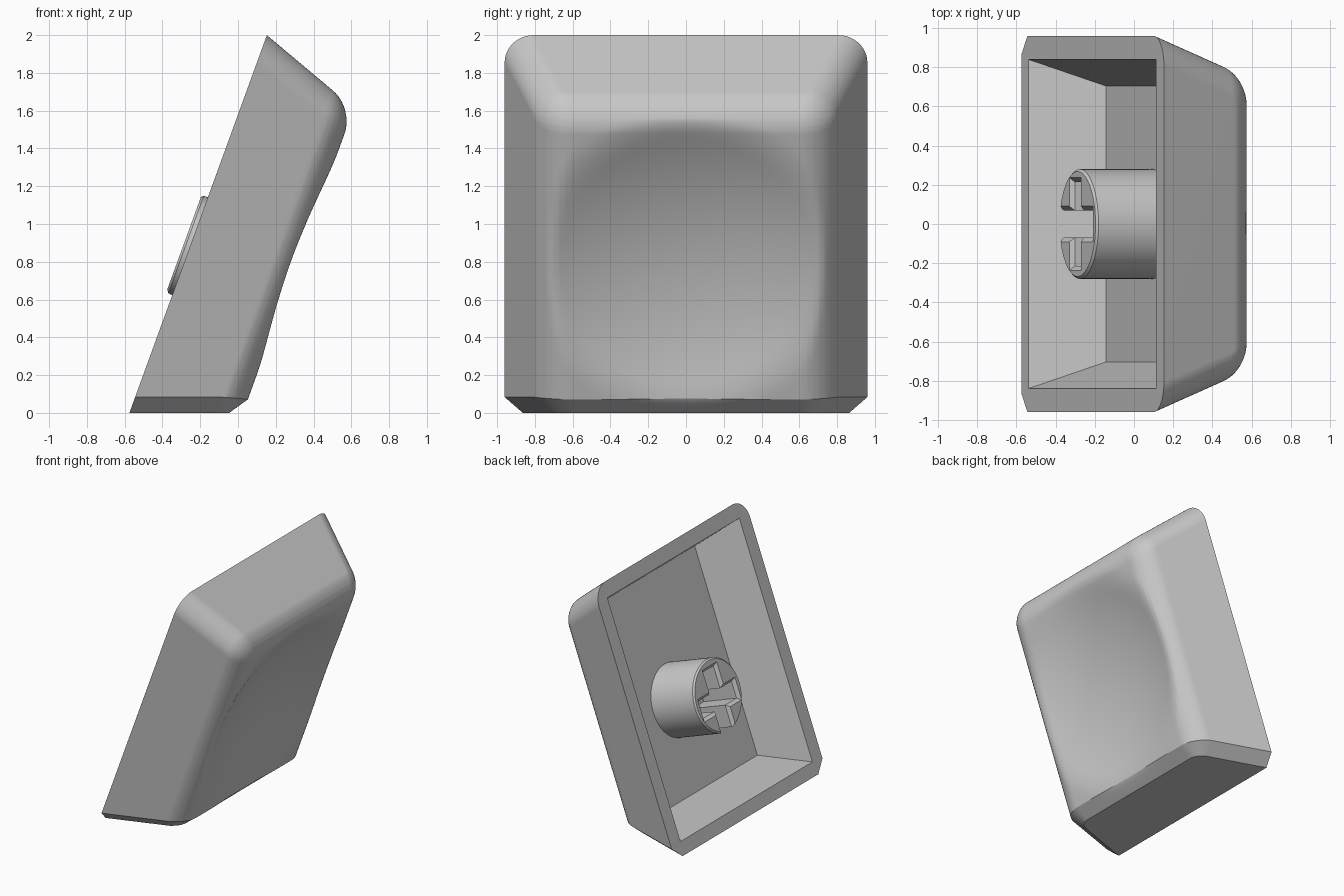
import bpy, bmesh
from math import sin, cos, tan, radians, sqrt
from mathutils import Matrix, Vector

cube = bpy.data.objects.get("Cube")
if cube:
    bpy.data.objects.remove(cube, do_unlink=True)

# Local frame: X runs up the open rim, Z runs from the rim towards the dished face
TILT = radians(20)
TAPER = tan(TILT)
LENGTH, HALF_W, HEIGHT = 2.128, 0.96, 0.565
FLOOR = 0.372
s, c = sin(TILT), cos(TILT)
FRAME = Matrix(((s, 0, c, -0.575), (0, -1, 0, 0), (c, 0, -s, 0), (0, 0, 0, 1)))

GREY = (0.58, 0.58, 0.58, 1)
grey = bpy.data.materials.new("grey_plastic")
grey.use_nodes = True
grey.diffuse_color = GREY
grey.node_tree.nodes["Principled BSDF"].inputs["Base Color"].default_value = GREY


def make(name, bm):
    bmesh.ops.recalc_face_normals(bm, faces=bm.faces)
    mesh = bpy.data.meshes.new(name)
    bm.to_mesh(mesh)
    bm.free()
    obj = bpy.data.objects.new(name, mesh)
    bpy.context.collection.objects.link(obj)
    mesh.materials.append(grey)
    obj.matrix_world = FRAME
    return obj


def block(u0, u1, half, z0, z1, lean):
    """Block whose sides move inwards by lean per unit of height."""
    bm = bmesh.new()
    bmesh.ops.create_cube(bm, size=2)
    for v in bm.verts:
        z = z1 if v.co.z > 0 else z0
        inset = lean * z
        u = u1 - inset if v.co.x > 0 else u0 + inset
        v.co = Vector((u, v.co.y * (half - inset), z))
    return bm


def apply(obj, mod):
    bpy.context.view_layer.update()
    bpy.context.view_layer.objects.active = obj
    bpy.ops.object.modifier_apply(modifier=mod.name)


def cut(obj, cutter):
    mod = obj.modifiers.new("cut", 'BOOLEAN')
    mod.operation = 'DIFFERENCE'
    mod.solver = 'EXACT'
    mod.object = cutter
    apply(obj, mod)
    bpy.data.objects.remove(cutter, do_unlink=True)


def smooth(obj):
    bpy.ops.object.select_all(action='DESELECT')
    obj.select_set(True)
    bpy.context.view_layer.objects.active = obj
    bpy.ops.object.shade_smooth_by_angle(angle=radians(28))
    mod = obj.modifiers.new("clean_normals", 'WEIGHTED_NORMAL')
    mod.keep_sharp = True


# Cap body: round three face edges and the two upper corners
bm = block(0, LENGTH, HALF_W, 0, HEIGHT, TAPER)
rounded = []
for e in bm.edges:
    a, b = (v.co for v in e.verts)
    mid = (a + b) / 2
    on_face = min(a.z, b.z) > 0.1
    slanted = abs(a.z - b.z) > 0.1
    if (on_face and mid.x > 0.5) or (slanted and mid.x > 1):
        rounded.append(e)
bmesh.ops.bevel(bm, geom=rounded, offset=0.145, offset_type='OFFSET',
                segments=12, profile=0.5, affect='EDGES', clamp_overlap=True)

# Flat chamfer around the lower end, narrower along the face than at the sides
bm.normal_update()
weight = bm.edges.layers.float.new("bevel_weight_edge")
lower = min(bm.faces, key=lambda f: f.normal.dot(Vector((c, 0, -s))))
for e in lower.edges:
    heights = [v.co.z for v in e.verts]
    if max(heights) > 0.01:
        rise = max(0, (sum(heights) / 2 - 0.42) / (HEIGHT - 0.42))
        e[weight] = 1 - 0.2 * rise
cap = make("cap_body", bm)
chamfer = cap.modifiers.new("chamfer", 'BEVEL')
chamfer.limit_method = 'WEIGHT'
chamfer.width = 0.091
chamfer.segments = 1
chamfer.use_clamp_overlap = False
apply(cap, chamfer)

# Fine grid over the face, so that it can be hollowed
bm = bmesh.new()
bm.from_mesh(cap.data)
STEP = 0.032


def slice_face(point, normal):
    faces = [f for f in bm.faces
             if f.normal.z > 0.4 and f.calc_center_median().z > 0.42]
    parts = set(faces)
    for f in faces:
        parts.update(f.edges)
        parts.update(f.verts)
    bmesh.ops.bisect_plane(bm, geom=list(parts), dist=0.0005,
                           plane_co=point, plane_no=normal)
    bm.normal_update()


for i in range(-24, 25):
    slice_face((0, i * STEP, 0), (0, 1, 0))
for i in range(53):
    slice_face((0.25 + i * STEP, 0, 0), (1, 0, 0))

# Spherical dish, blended softly into the face
R, RIM, DISH_U, BLEND = 2.3, 0.785, 1.05, 0.035
centre_z = HEIGHT + sqrt(R * R - RIM * RIM)
for v in bm.verts:
    if v.co.z > 0.4:
        r2 = (v.co.x - DISH_U) ** 2 + v.co.y ** 2
        dish = centre_z - sqrt(R * R - r2)
        h = max(BLEND - abs(v.co.z - dish), 0) / BLEND
        v.co.z = min(v.co.z, dish) - h * h * BLEND / 4
bm.to_mesh(cap.data)
bm.free()

# Hollow inside
cut(cap, make("hollow_cutter", block(0.105, 2.01, 0.84, -0.1, FLOOR, TAPER)))
smooth(cap)

# Round mounting stem with a small chamfer on its free end
STEM_U, END = 0.935, -0.035
bm = bmesh.new()
top = FLOOR + 0.012
bmesh.ops.create_cone(bm, cap_ends=True, segments=64, radius1=0.28, radius2=0.28,
                      depth=top - END,
                      matrix=Matrix.Translation((STEM_U, 0, (top + END) / 2)))
end_edges = [e for e in bm.edges if all(v.co.z < END + 0.01 for v in e.verts)]
bmesh.ops.bevel(bm, geom=end_edges, offset=0.012, segments=1, affect='EDGES')
stem = make("mounting_stem", bm)

# Cross-shaped socket with flared mouth, its long arm breaking through the lower wall
FLARE = 0.023
for u0, u1, half in ((0.64, 1.14, 0.068), (0.834, 0.966, 0.214)):
    cut(stem, make("socket_cutter", block(u0, u1, half, END - 0.1, 0.3, 0)))
    # Sides lean at 45 degrees and meet the straight socket just inside the mouth
    grow = END + FLARE
    cut(stem, make("flare_cutter", block(u0 - grow, u1 + grow, half + grow,
                                         END - 0.01, END + FLARE, 1)))
smooth(stem)
